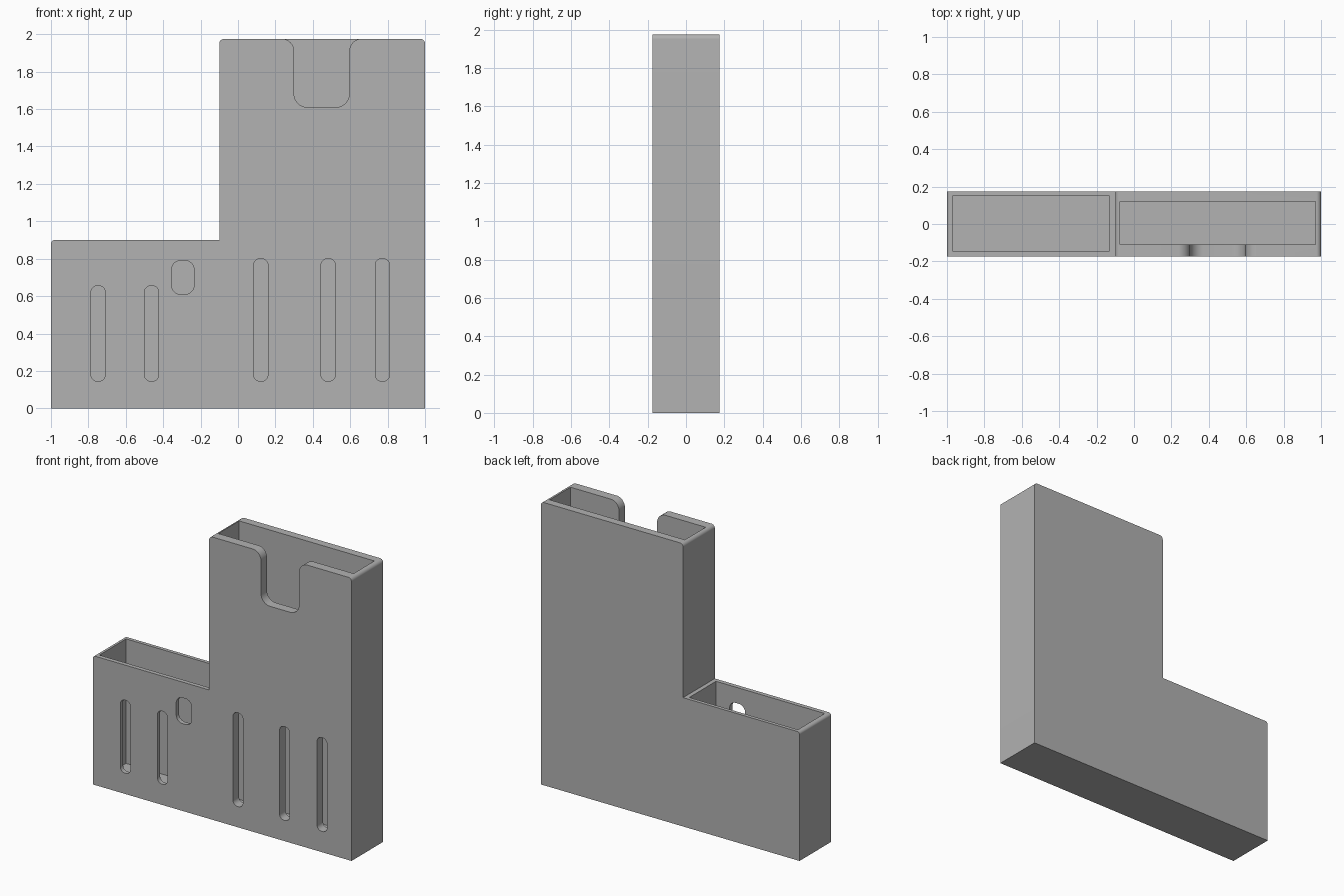
import bpy
import bmesh
from math import pi, tan
from mathutils import Vector

if "Cube" in bpy.data.objects:
    bpy.data.objects.remove(bpy.data.objects["Cube"])

HEIGHT, STEP, DEPTH = 1.975, 0.9, 0.175

grey = bpy.data.materials.new("plain grey")
grey.use_nodes = True
colour = (0.445, 0.445, 0.445, 1)
grey.diffuse_color = colour
grey.node_tree.nodes["Principled BSDF"].inputs["Base Color"].default_value = colour


def rounded(corners, steps=8):
    """Outline from (x, z, radius) corners, each rounded by an arc."""
    outline = []
    for i, (x, z, r) in enumerate(corners):
        p = Vector((x, z))
        if r == 0:
            outline.append(p)
            continue
        a = (Vector(corners[i - 1][:2]) - p).normalized()
        b = (Vector(corners[(i + 1) % len(corners)][:2]) - p).normalized()
        half = a.angle(b) / 2
        start = p + a * r / tan(half)
        end = p + b * r / tan(half)
        centre = p + (a + b).normalized() * (start - p).length / max(1e-6, abs(a.dot((a + b).normalized())))
        arm, sweep = start - centre, end - centre
        for k in range(steps + 1):
            t = k / steps
            d = (arm.normalized() * (1 - t) + sweep.normalized() * t).normalized()
            outline.append(centre + d * r)
    return outline


def prism(name, outline, y0, y1):
    """Extrude an x-z outline from y0 to y1."""
    bm = bmesh.new()
    face = bm.faces.new([bm.verts.new((x, y0, z)) for x, z in outline])
    ext = bmesh.ops.extrude_face_region(bm, geom=[face])
    moved = [v for v in ext["geom"] if isinstance(v, bmesh.types.BMVert)]
    bmesh.ops.translate(bm, verts=moved, vec=(0, y1 - y0, 0))
    bmesh.ops.recalc_face_normals(bm, faces=bm.faces)
    mesh = bpy.data.meshes.new(name)
    bm.to_mesh(mesh)
    bm.free()
    mesh.materials.append(grey)
    obj = bpy.data.objects.new(name, mesh)
    bpy.context.collection.objects.link(obj)
    return obj


def box(x0, x1, z0, z1, r=0):
    return rounded([(x0, z0, r), (x1, z0, r), (x1, z1, r), (x0, z1, r)])


def cut(target, name, outline, y0, y1):
    cutter = prism(name, outline, y0, y1)
    cutter.hide_render = True
    mod = target.modifiers.new(name, "BOOLEAN")
    mod.operation = "DIFFERENCE"
    mod.solver = "EXACT"
    mod.object = cutter
    bpy.context.view_layer.objects.active = target
    bpy.ops.object.modifier_apply(modifier=name)
    bpy.data.objects.remove(cutter)


# Stepped body with softened upper corners
holder = prism("holder_body", rounded([
    (-1, 0, 0), (1, 0, 0), (1, HEIGHT, 0.025), (-0.1, HEIGHT, 0.025),
    (-0.1, STEP, 0), (-1, STEP, 0.02)]), -DEPTH, DEPTH)

# Low and tall pockets, open at the top
cut(holder, "low_pocket", box(-0.97, -0.13, 0.03, STEP + 0.1), -0.145, 0.15)
cut(holder, "tall_pocket", box(-0.075, 0.97, 0.03, HEIGHT + 0.1), -0.11, 0.12)

# Slots in the front wall
for x, top in [(-0.748, 0.655), (-0.462, 0.655), (0.122, 0.8), (0.482, 0.8), (0.772, 0.8)]:
    cut(holder, "front_slot", box(x - 0.038, x + 0.038, 0.145, top, 0.034), -0.3, -0.05)

# Rounded window beside the step
cut(holder, "front_window", box(-0.355, -0.235, 0.61, 0.79, 0.048), -0.3, -0.05)

# Flared finger notch in the tall front wall
rim = HEIGHT + 0.0005
cut(holder, "finger_notch", rounded([
    (0.2, rim, 0), (0.3, rim, 0.065), (0.3, 1.61, 0.07), (0.595, 1.61, 0.07),
    (0.595, rim, 0.065), (0.7, rim, 0), (0.7, rim + 0.2, 0), (0.2, rim + 0.2, 0)]), -0.3, 0)

# Smooth the arcs, keep the edges crisp
bpy.ops.object.select_all(action="DESELECT")
holder.select_set(True)
bpy.context.view_layer.objects.active = holder
bpy.ops.object.shade_smooth_by_angle(angle=pi / 6)
